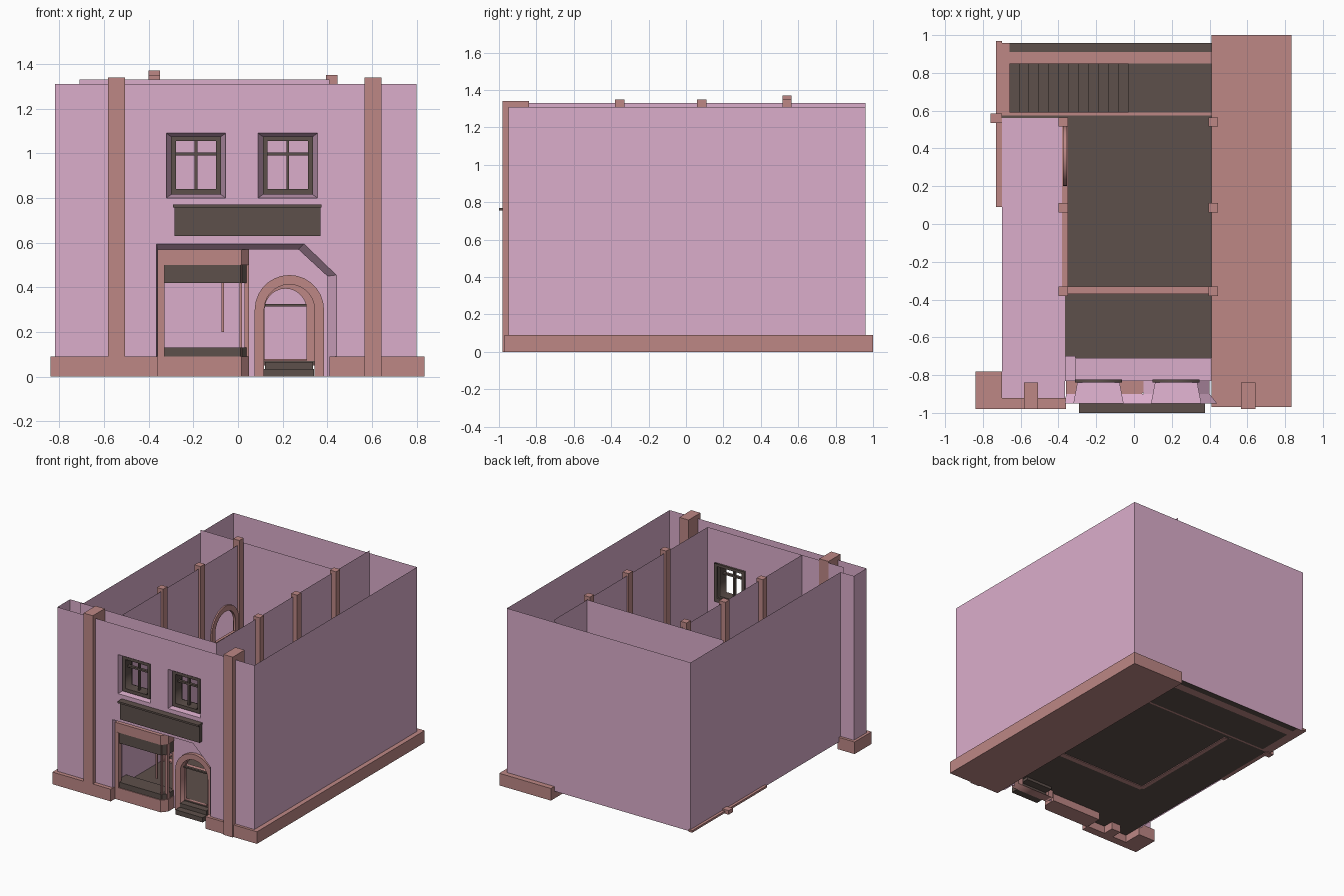
import bpy, bmesh, math
from mathutils import Matrix

cube = bpy.data.objects.get("Cube")
if cube:
    bpy.data.objects.remove(cube, do_unlink=True)


def material(name, red, green, blue):
    mat = bpy.data.materials.new(name)
    mat.use_nodes = True
    colour = (red, green, blue, 1)
    mat.diffuse_color = colour
    mat.node_tree.nodes["Principled BSDF"].inputs["Base Color"].default_value = colour
    return mat


plaster = material("lavender plaster", 0.71, 0.42, 0.6)
clay = material("reddish brown trim", 0.51, 0.245, 0.235)
timber = material("dark brown timber", 0.11, 0.08, 0.07)


def link(name, mesh, mat):
    obj = bpy.data.objects.new(name, mesh)
    bpy.context.collection.objects.link(obj)
    mesh.materials.clear()
    mesh.materials.append(mat)
    return obj


def from_bmesh(name, bm, mat):
    mesh = bpy.data.meshes.new(name)
    bm.to_mesh(mesh)
    bm.free()
    return link(name, mesh, mat)


def box(name, xs, ys, zs, mat):
    bm = bmesh.new()
    bmesh.ops.create_cube(bm, size=1)
    for v in bm.verts:
        v.co = [r[1] if c > 0 else r[0] for c, r in zip(v.co, (xs, ys, zs))]
    return from_bmesh(name, bm, mat)


def strip(name, first, second, mat, closed=False):
    """Faces bridging two matching rows of points."""
    bm = bmesh.new()
    a, b = ([bm.verts.new(p) for p in row] for row in (first, second))
    count = len(a)
    for i in range(count if closed else count - 1):
        j = (i + 1) % count
        bm.faces.new((a[i], a[j], b[j], b[i]))
    return from_bmesh(name, bm, mat)


def sheet(name, path, zs, mat):
    """Thin upright wall following a plan path."""
    low, high = ([(x, y, z) for x, y in path] for z in zs)
    return strip(name, low, high, mat)


def loft(name, outer, y_outer, inner, y_inner, mat, closed=True):
    """Reveal between a front outline and a rear outline."""
    return strip(name, [(x, y_outer, z) for x, z in outer],
                 [(x, y_inner, z) for x, z in inner], mat, closed)


def panel(name, loops, place, mat, depth=0, side=False):
    """Filled outline with holes, upright and facing front or side."""
    curve = bpy.data.curves.new(name, "CURVE")
    curve.dimensions = "2D"
    curve.fill_mode = "BOTH" if depth else "FRONT"
    curve.extrude = depth / 2
    for loop in loops:
        spline = curve.splines.new("POLY")
        spline.points.add(len(loop) - 1)
        for point, (u, v) in zip(spline.points, loop):
            point.co = (u, v, 0, 1)
        spline.use_cyclic_u = True
    temp = bpy.data.objects.new(name + "_outline", curve)
    bpy.context.collection.objects.link(temp)
    graph = bpy.context.evaluated_depsgraph_get()
    mesh = bpy.data.meshes.new_from_object(temp.evaluated_get(graph))
    bpy.data.objects.remove(temp, do_unlink=True)
    mesh.transform(Matrix.Rotation(math.pi / 2, 4, "X"))
    if side:
        mesh.transform(Matrix.Rotation(math.pi / 2, 4, "Z"))
    mesh.transform(Matrix.Translation((place, 0, 0) if side else (0, place, 0)))
    return link(name, mesh, mat)


def rect(left, right, low, high):
    return [(left, low), (right, low), (right, high), (left, high)]


def arch(centre, radius, low, spring, steps=14):
    curve = [(centre + radius * math.cos(math.pi * i / steps),
              spring + radius * math.sin(math.pi * i / steps)) for i in range(steps + 1)]
    return [(centre - radius, low), (centre + radius, low)] + curve


FRONT, INNER, BACK = -0.95, -0.84, 0.96
LEFT, RIGHT, TOP = -0.71, 0.8, 1.31
ROOM_L, ROOM_R, HALL, PART_TOP = -0.365, 0.41, 0.575, 1.33
BASE, FLOOR = 0.055, 0.07
SLAB = (BASE, FLOOR)

# Outer shell: side, back and the return behind the facade
sheet("outer_walls", [(RIGHT, FRONT), (RIGHT, BACK), (LEFT, BACK), (LEFT, -0.8),
                      (-0.82, -0.8), (-0.82, FRONT)], (BASE, TOP), plaster)

# Facade with window openings and the chamfered shopfront recess
windows = [(-0.188, "left"), (0.223, "right")]
outer_holes = [rect(c - 0.133, c + 0.133, 0.8, 1.09) for c, _ in windows]
inner_holes = [rect(c - 0.112, c + 0.112, 0.815, 1.075) for c, _ in windows]
recess = [(-0.365, 0), (-0.365, 0.595), (0.295, 0.595), (0.44, 0.455), (0.44, 0)]
recess_back = [(-0.36, 0), (-0.36, 0.57), (0.27, 0.57), (0.4, 0.45), (0.4, 0)]
facade = [(-0.82, 0)] + recess + [(RIGHT, 0), (RIGHT, TOP), (-0.82, TOP)]
panel("facade", [facade] + outer_holes, FRONT, plaster)
loft("recess_reveal", recess, FRONT, recess_back, -0.9, plaster, closed=False)
panel("inner_front_wall", [rect(ROOM_L, ROOM_R, 0.6, PART_TOP)] + inner_holes, INNER, plaster)
box("recess_ceiling", (-0.31, ROOM_R), (-0.83, -0.71), (0.57, 0.65), plaster)
box("recess_ceiling_end", (ROOM_L, -0.31), (-0.83, -0.7), (0.57, 0.64), plaster)

# Upper windows
for (c, label), hole, inner in zip(windows, outer_holes, inner_holes):
    loft(label + "_window_reveal", hole, FRONT, inner, INNER, plaster)
    panel(label + "_window_frame", [inner, rect(c - 0.09, c + 0.09, 0.84, 1.055)],
          -0.885, timber, 0.08)
    panel(label + "_window_casing", [rect(c - 0.125, c + 0.125, 0.8, 1.085),
          rect(c - 0.1, c + 0.1, 0.83, 1.065)], INNER + 0.008, timber, 0.015)
    box(label + "_window_mullion", (c - 0.006, c + 0.006), (-0.9, -0.88), (0.83, 1.06), timber)
    box(label + "_window_transom", (c - 0.1, c + 0.1), (-0.9, -0.88), (0.99, 1.003), timber)

# Shop sign board with cap
box("sign_board", (-0.285, 0.37), (-0.98, FRONT), (0.63, 0.757), timber)
box("sign_cap", (-0.29, 0.375), (-1, FRONT), (0.757, 0.77), timber)

# Pilasters and plinths
for label, x in (("left", -0.545), ("right", 0.605)):
    box(label + "_pilaster", (x - 0.038, x + 0.038), (-0.98, -0.84), (0, 1.34), clay)
box("right_plinth", (ROOM_R, 0.835), (-0.97, 1), (0, 0.09), clay)
box("left_plinth", (-0.84, -0.36), (-0.98, -0.92), (0, 0.09), clay)
box("left_plinth_return", (-0.84, -0.7), (-0.92, -0.78), (0, 0.09), clay)
box("left_wall_sill", (-0.73, -0.7), (0.09, 0.97), SLAB, clay)
box("left_wall_nub", (-0.76, -0.7), (0.535, 0.585), (0.05, 0.08), clay)


# Shop bay with a chamfered corner
def bay_layer(name, zs, mat, inset=0.0):
    plan = [(-0.36, -0.8), (-0.36, -0.93 + inset), (0.015 - inset / 2, -0.93 + inset),
            (0.05 - inset, -0.89 + inset / 2), (0.05 - inset, -0.8)]
    bm = bmesh.new()
    base = bm.faces.new([bm.verts.new((x, y, zs[0])) for x, y in plan])
    grown = bmesh.ops.extrude_face_region(bm, geom=[base])["geom"]
    for v in grown:
        if isinstance(v, bmesh.types.BMVert):
            v.co.z = zs[1]
    bmesh.ops.recalc_face_normals(bm, faces=bm.faces)
    return from_bmesh(name, bm, mat)


bay_layer("bay_base", (0, 0.09), clay)
bay_layer("bay_sill", (0.09, 0.13), timber, 0.006)
bay_layer("bay_header", (0.42, 0.5), timber, 0.006)
bay_layer("bay_beam", (0.5, 0.57), clay)
for label, x, y, half in (("left", -0.345, -0.915, 0.016), ("corner", 0.012, -0.915, 0.006),
                          ("chamfer", 0.038, -0.885, 0.01), ("rear", 0.04, -0.81, 0.01)):
    box("bay_post_" + label, (x - half, x + half), (y - half, y + half), (0.09, 0.5), clay)
box("bay_hanger", (-0.075, -0.062), (-0.86, -0.85), (0.2, 0.42), clay)

# Arched entrance with its lining, ceiling and steps
door_wall = [(0.05, 0), (0.4, 0), (0.4, 0.45), (0.27, 0.57), (0.05, 0.57)]
panel("entrance_wall", [door_wall, arch(0.23, 0.13, 0.002, 0.3)], -0.82, plaster)
lining = [(0.05, 0.57)] + recess_back[2:]
loft("entrance_lining", lining, -0.9, lining, -0.82, plaster, closed=False)
panel("entrance_arch", [arch(0.23, 0.155, 0, 0.3), arch(0.23, 0.113, 0.003, 0.3)],
      -0.81, clay, 0.07)
panel("entrance_inner_arch", [arch(0.23, 0.115, FLOOR, 0.3), arch(0.213, 0.094, FLOOR + 0.003, 0.3)],
      -0.785, clay, 0.02)
box("entrance_transom", (0.12, 0.307), (-0.81, -0.79), (0.315, 0.325), timber)
box("entrance_lower_step", (0.115, 0.34), (-0.9, -0.8), (0, 0.035), timber)
box("entrance_upper_step", (0.12, 0.335), (-0.85, -0.74), (0.035, 0.065), timber)

# Inner partitions, the left one with an arched opening
panel("left_partition", [rect(INNER, HALL, BASE, PART_TOP), arch(0.36, 0.13, 0.5, 0.78)],
      ROOM_L, plaster, side=True)
panel("inner_arch", [arch(0.36, 0.16, 0.47, 0.78), arch(0.36, 0.12, 0.51, 0.78)],
      ROOM_L, clay, 0.02, side=True)
box("inner_arch_transom", (-0.375, -0.355), (0.24, 0.48), (0.69, 0.71), clay)
sheet("right_partition", [(ROOM_R, INNER), (ROOM_R, BACK)], (BASE, PART_TOP), plaster)
sheet("hall_partition", [(ROOM_R, HALL), (LEFT, HALL)], (BASE, PART_TOP), plaster)
sheet("front_left_partition", [(LEFT, INNER), (ROOM_L, INNER)], (BASE, PART_TOP), plaster)

# Posts and floor beams
for y, row in ((-0.355, "front"), (0.085, "middle"), (0.54, "back")):
    for label, x in (("left", -0.375), ("right", 0.42)):
        top = 1.37 if (row, label) == ("back", "left") else 1.35
        box(f"{label}_{row}_post", (x - 0.025, x + 0.025), (y - 0.025, y + 0.025),
            (BASE, top), clay)
box("cross_beam", (ROOM_L, 0.44), (-0.37, -0.33), (0.05, 0.08), clay)
box("side_beam", (-0.38, -0.35), (-0.35, 0.55), (0.05, 0.08), clay)

# Floors with a dark underside, plaster top in the left room
box("main_floor", (ROOM_L, ROOM_R), (-0.8, HALL), SLAB, timber)
box("left_room_base", (-0.7, ROOM_L), (-0.92, HALL), SLAB, timber)
box("left_room_floor", (-0.7, ROOM_L), (-0.92, 0.56), (FLOOR, FLOOR + 0.005), plaster)
box("hall_floor", (-0.66, ROOM_R), (0.59, 0.85), SLAB, timber)
box("hall_back_strip", (-0.66, ROOM_R), (0.91, 0.958), SLAB, timber)
box("hall_front_beam", (-0.7, ROOM_R), (HALL, 0.59), SLAB, clay)
box("hall_back_beam", (-0.7, ROOM_R), (0.85, 0.91), SLAB, clay)
box("hall_end_beam", (-0.7, -0.66), (0.59, 0.958), SLAB, clay)

# Staircase rising towards the left wall
STEPS = 12
tread = 0.63 / STEPS
for i in range(STEPS):
    x = -0.03 - i * tread
    box(f"stair_{i}", (x - tread, x), (0.59, 0.85), (FLOOR, 0.12 + 0.05 * i), timber)
